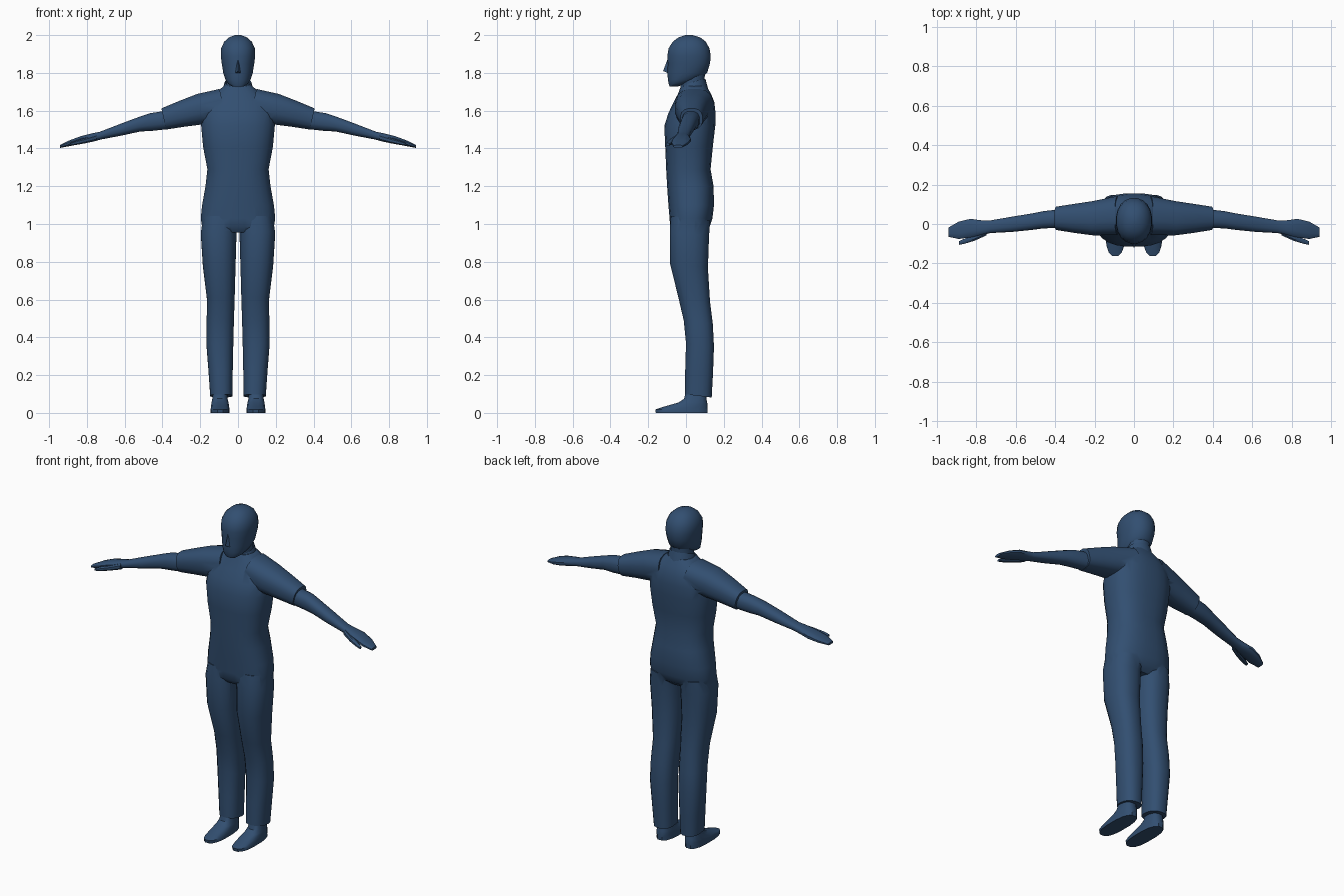
import bpy, bmesh, math
from mathutils import Vector

if "Cube" in bpy.data.objects:
    bpy.data.objects.remove(bpy.data.objects["Cube"])

cloth = bpy.data.materials.new("dark blue")
cloth.diffuse_color = (0.032, 0.078, 0.165, 1)
cloth.use_nodes = True
cloth.node_tree.nodes["Principled BSDF"].inputs["Base Color"].default_value = cloth.diffuse_color


def finish(bm, name, angle=40):
    bmesh.ops.recalc_face_normals(bm, faces=bm.faces)
    me = bpy.data.meshes.new(name)
    bm.to_mesh(me)
    bm.free()
    ob = bpy.data.objects.new(name, me)
    bpy.context.collection.objects.link(ob)
    me.materials.append(cloth)
    smooth(ob, angle)
    return ob


def smooth(ob, angle):
    bpy.ops.object.select_all(action='DESELECT')
    ob.select_set(True)
    bpy.context.view_layer.objects.active = ob
    bpy.ops.object.shade_smooth_by_angle(angle=math.radians(angle))


def loft(name, rings, axis='z', n=16, power=2.4, shear=0, side=1, angle=40):
    """Skin rings (pos, a0, a1, b0, b1); a/b are x/y along z, or y/z along x."""
    bm = bmesh.new()
    loops = []
    for p, a0, a1, b0, b1 in rings:
        loop = []
        for i in range(n):
            t = 2 * math.pi * (i + .5) / n
            c, s = math.cos(t), math.sin(t)
            c = math.copysign(abs(c) ** (2 / power), c)
            s = math.copysign(abs(s) ** (2 / power), s)
            k = 1 / max(abs(math.cos(math.pi / n)) ** (2 / power), .01)
            a = (a0 + a1) / 2 + (a1 - a0) / 2 * c * k
            b = (b0 + b1) / 2 + (b1 - b0) / 2 * s * k
            q = p + shear * (b - (b0 + b1) / 2)
            v = (a, b, q) if axis == 'z' else (q, a, b)
            loop.append(bm.verts.new((v[0] * side, v[1], v[2])))
        loops.append(loop)
    for l, m in zip(loops, loops[1:]):
        for i in range(n):
            j = (i + 1) % n
            bm.faces.new((l[i], l[j], m[j], m[i]))
    bm.faces.new(loops[0])
    bm.faces.new(loops[-1])
    return finish(bm, name, angle)


def join_solid(base, parts):
    """Union parts into base and drop the originals."""
    for p in parts:
        m = base.modifiers.new("union", 'BOOLEAN')
        m.operation, m.solver, m.object = 'UNION', 'EXACT', p
        bpy.context.view_layer.objects.active = base
        bpy.ops.object.modifier_apply(modifier=m.name)
        bpy.data.objects.remove(p)
    smooth(base, 40)


def sym(z, w, f, b):
    return (z, -w, w, f, b)


# torso of the shirt and hips
torso = loft("clothing", [sym(*r) for r in [
    (.955, .15, -.06, .09), (.985, .19, -.084, .125), (1.03, .197, -.087, .14),
    (1.1, .19, -.093, .148), (1.2, .172, -.1, .146), (1.29, .162, -.105, .13),
    (1.41, .185, -.11, .142), (1.52, .195, -.115, .155), (1.59, .19, -.092, .156),
    (1.645, .165, -.065, .15), (1.69, .125, -.042, .132), (1.73, .075, -.027, .108)]],
    n=24, power=2.5)

parts = []
for side in (1, -1):
    # trouser leg
    parts.append(loft("trouser_leg", [
        (.09, .03, .147, -.006, .136), (.22, .028, .156, -.004, .143),
        (.36, .025, .167, 0, .148), (.48, .022, .166, -.012, .142),
        (.6, .018, .164, -.04, .127), (.78, .013, .186, -.085, .116),
        (.95, .008, .197, -.086, .122), (1.03, .002, .185, -.08, .128)],
        power=2.4, shear=-.12, side=side))
    # short sleeve with slanted cuff
    parts.append(loft("sleeve", [
        (.08, -.055, .142, 1.555, 1.715), (.2, -.058, .117, 1.528, 1.688),
        (.3, -.045, .102, 1.515, 1.65), (.393, -.03, .088, 1.5, 1.612)],
        axis='x', n=16, power=2.5, shear=.22, side=side))
    # bare forearm and flat hand
    loft("arm", [
        (.37, -.02, .075, 1.503, 1.6), (.46, -.022, .065, 1.493, 1.587),
        (.52, -.03, .053, 1.49, 1.567), (.62, -.04, .037, 1.468, 1.53),
        (.73, -.046, .018, 1.447, 1.488), (.77, -.055, .018, 1.437, 1.48),
        (.83, -.068, .026, 1.425, 1.465), (.89, -.076, .012, 1.413, 1.443),
        (.942, -.065, -.018, 1.403, 1.418)],
        axis='x', n=12, power=2.5, shear=.1, side=side)
    # thumb
    loft("thumb", [
        (.75, -.058, -.02, 1.44, 1.475), (.81, -.085, -.052, 1.427, 1.455),
        (.86, -.1, -.074, 1.418, 1.44), (.89, -.106, -.088, 1.415, 1.428)],
        axis='x', n=8, side=side)
    # shoe
    loft("shoe", [
        (0, .045, .145, -.16, .115), (.018, .045, .145, -.163, .115),
        (.035, .047, .143, -.11, .115), (.055, .05, .14, -.04, .112),
        (.075, .055, .136, -.01, .108), (.14, .06, .13, .005, .11)],
        n=16, power=2.6, side=side)
join_solid(torso, parts)

# neck
loft("neck", [sym(1.66, .066, -.03, .105), sym(1.72, .06, -.03, .095),
              sym(1.79, .062, -.03, .1)], n=16, power=2.1)

# head, from chin to crown
loft("head", [sym(*r) for r in [
    (1.728, .03, -.087, -.045), (1.742, .052, -.092, .0), (1.765, .067, -.096, .07),
    (1.8, .078, -.098, .112), (1.85, .086, -.096, .127), (1.89, .091, -.099, .131),
    (1.93, .089, -.092, .124), (1.965, .073, -.07, .105), (1.988, .048, -.04, .075),
    (2.0, .016, -.002, .035)]], n=20, power=2.2, angle=50)

# nose wedge
bm = bmesh.new()
pts = [bm.verts.new(v) for v in [(0, -.098, 1.872), (-.018, -.092, 1.797), (.018, -.092, 1.797),
                                 (0, -.121, 1.81), (0, -.08, 1.8)]]
bmesh.ops.convex_hull(bm, input=pts)
finish(bm, "nose")

# open collar: a band that rises at the back and parts in a front V
bm = bmesh.new()
n = 20
loops = []
for i in range(n + 1):
    t = math.radians(-80 + 340 * i / n)
    u = (1 - math.sin(t)) / 2                 # 0 at back, 1 at front
    c, s = math.cos(t), math.sin(t)
    top = 1.768 - .045 * u ** 1.5
    low = 1.715 - .04 * u ** 2
    ring = [(.07 * c, .037 + .066 * s, top), (.083 * c, .035 + .082 * s, low),
            (.06 * c, .037 + .055 * s, low)]
    loops.append([bm.verts.new(v) for v in ring])
for a, b in zip(loops, loops[1:]):
    for k in range(3):
        bm.faces.new((a[k], a[(k + 1) % 3], b[(k + 1) % 3], b[k]))
bm.faces.new(loops[0])
bm.faces.new(loops[-1])
finish(bm, "collar")
